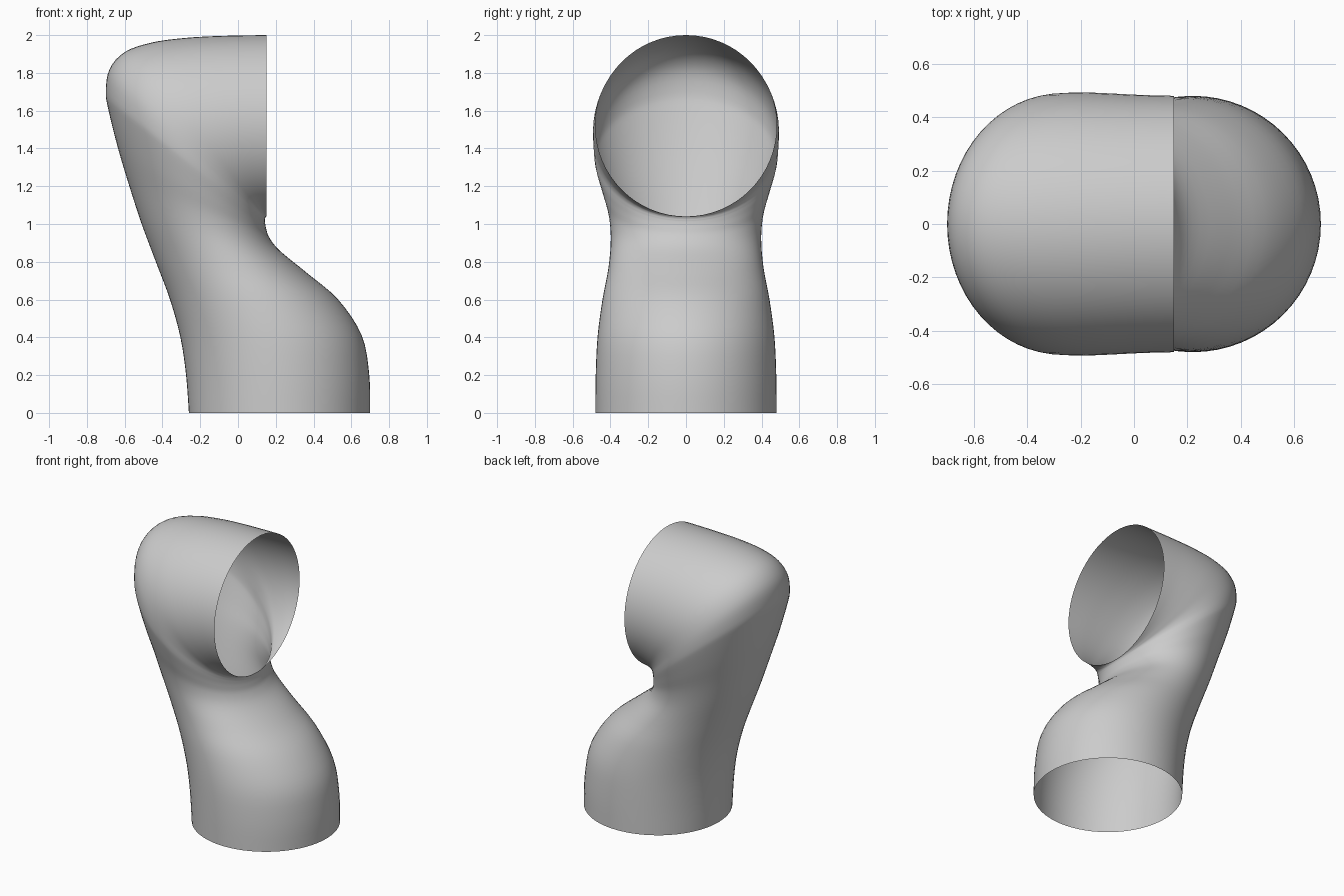
import bpy
import bmesh
import math
from mathutils import Vector

default_cube = bpy.data.objects.get("Cube")
if default_cube:
    bpy.data.objects.remove(default_cube, do_unlink=True)

SIDES = 64
STEPS = 4

# Cross-sections from the floor opening to the side opening:
# outer bend x, z, inner bend x, z, half width
SECTIONS = [
    (-.26, 0, .70, 0, .48),
    (-.275, .2, .695, .2, .478),
    (-.305, .4, .655, .41, .468),
    (-.36, .6, .53, .6, .442),
    (-.435, .8, .36, .745, .41),
    (-.51, 1, .22, .86, .398),
    (-.575, 1.2, .165, .93, .412),
    (-.635, 1.4, .148, .98, .445),
    (-.685, 1.6, .143, 1.01, .475),
    (-.7, 1.7, .143, 1.02, .485),
    (-.68, 1.82, .143, 1.025, .49),
    (-.6, 1.91, .144, 1.03, .492),
    (-.46, 1.96, .145, 1.033, .492),
    (-.28, 1.985, .146, 1.036, .488),
    (-.08, 1.996, .148, 1.038, .483),
    (.15, 2, .15, 1.04, .48),
]


def make_material(name, color):
    material = bpy.data.materials.new(name)
    material.use_nodes = True
    material.diffuse_color = color
    shader = next(n for n in material.node_tree.nodes if n.type == 'BSDF_PRINCIPLED')
    shader.inputs["Base Color"].default_value = color
    return material


def spline(a, b, c, d, t):
    """Smooth curve between b and c, applied to every value of a section."""
    return [
        q + t * ((r - p) + t * ((2 * p - 5 * q + 4 * r - s) + t * (3 * (q - r) + s - p))) / 2
        for p, q, r, s in zip(a, b, c, d)
    ]


def smooth_sections(sections):
    last = len(sections) - 1
    for i in range(last):
        before = sections[max(i - 1, 0)]
        after = sections[min(i + 2, last)]
        for step in range(STEPS):
            yield spline(before, sections[i], sections[i + 1], after, step / STEPS)
    yield sections[last]


def add_ring(bm, section):
    """Ellipse spanning the outer and inner side of the bend."""
    outer_x, outer_z, inner_x, inner_z, width = section
    outer = Vector((outer_x, 0, outer_z))
    inner = Vector((inner_x, 0, inner_z))
    centre = (outer + inner) / 2
    across = (inner - outer) / 2
    sideways = Vector((0, width, 0))
    angles = [math.tau * k / SIDES for k in range(SIDES)]
    return [bm.verts.new(centre + across * math.cos(a) + sideways * math.sin(a))
            for a in angles]


# Open bent tube, one thin shell with both ends uncapped
bm = bmesh.new()
rings = [add_ring(bm, section) for section in smooth_sections(SECTIONS)]
for low, high in zip(rings, rings[1:]):
    for k in range(SIDES):
        n = (k + 1) % SIDES
        bm.faces.new((low[k], low[n], high[n], high[k]))

mesh = bpy.data.meshes.new("bent_tube")
bm.to_mesh(mesh)
bm.free()
tube = bpy.data.objects.new("bent_tube", mesh)
bpy.context.collection.objects.link(tube)
mesh.materials.append(make_material("light grey", (.6, .6, .6, 1)))

# Smooth shading over the whole shell
bpy.ops.object.select_all(action='DESELECT')
tube.select_set(True)
bpy.context.view_layer.objects.active = tube
bpy.ops.object.shade_smooth_by_angle(angle=math.radians(50))
